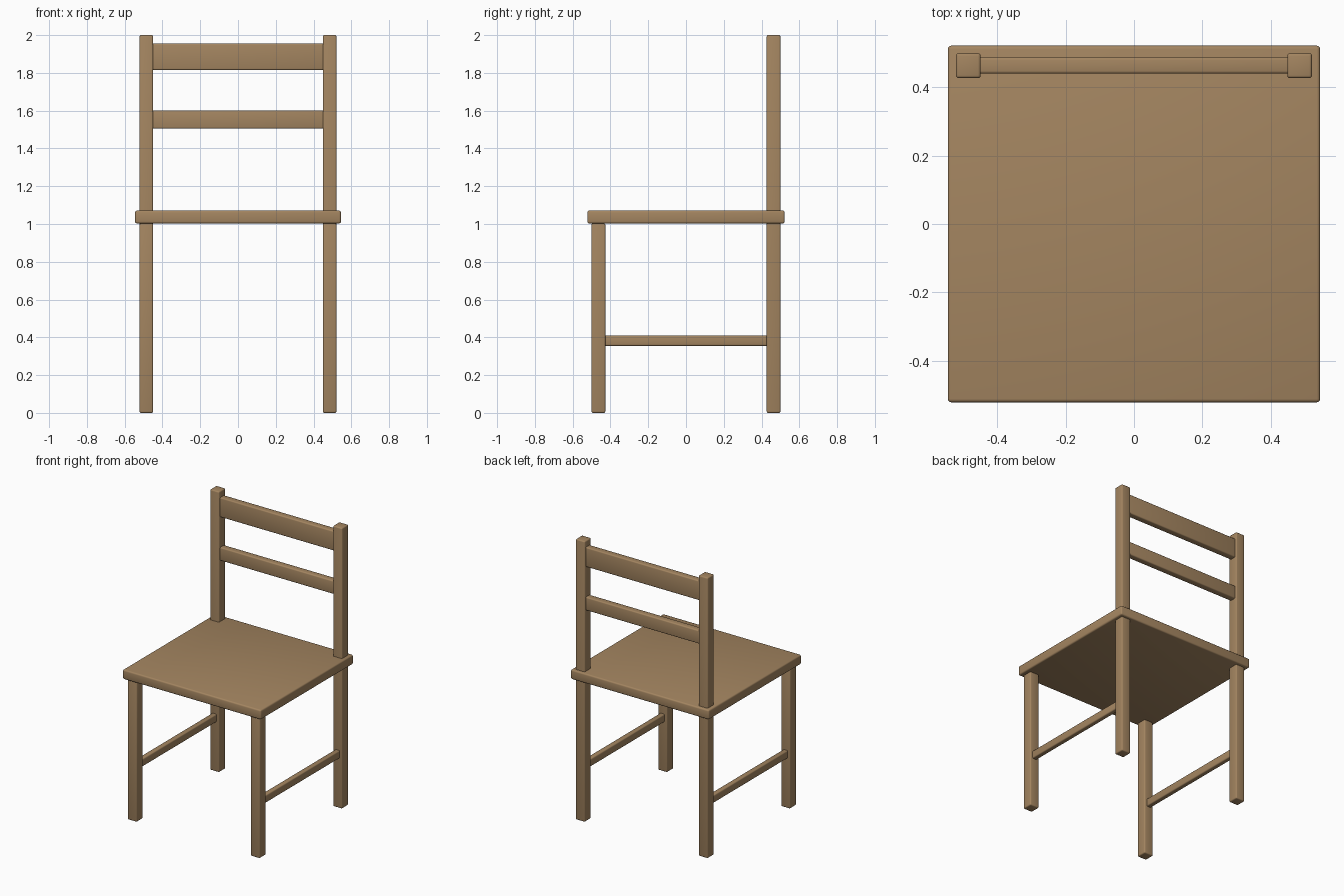
import bpy

cube = bpy.data.objects.get("Cube")
if cube:
    bpy.data.objects.remove(cube, do_unlink=True)

# Warm brown wood for every part
wood = bpy.data.materials.new("brown_wood")
wood.use_nodes = True
color = (0.37, 0.235, 0.118, 1)
wood.diffuse_color = color
wood.node_tree.nodes["Principled BSDF"].inputs["Base Color"].default_value = color


def bar(name, x, y, z, bevel=0.008):
    """Box with softly rounded edges, given its (low, high) range on each axis."""
    spans = (x, y, z)
    bpy.ops.mesh.primitive_cube_add(size=1, location=[(a + b) / 2 for a, b in spans])
    ob = bpy.context.object
    ob.name = name
    ob.scale = [b - a for a, b in spans]
    bpy.ops.object.transform_apply(location=False, rotation=False, scale=True)
    ob.data.materials.append(wood)
    mod = ob.modifiers.new("rounded_edges", "BEVEL")
    mod.width = bevel
    mod.segments = 3
    bpy.ops.object.modifier_apply(modifier=mod.name)
    bpy.ops.object.shade_smooth_by_angle()
    return ob


LEG_IN, LEG_OUT = 0.449, 0.521     # leg span across x
DEPTH_IN, DEPTH_OUT = 0.427, 0.5   # leg span along y
SEAT_LOW, SEAT_TOP = 1.003, 1.071

# Seat
bar("seat", (-0.545, 0.545), (-0.522, 0.522), (SEAT_LOW, SEAT_TOP), 0.01)

# Legs and side stretchers, one set per side
for side, s in (("left", 1), ("right", -1)):
    leg_x = sorted((s * LEG_IN, s * LEG_OUT))
    bar(side + "_front_leg", leg_x, (-DEPTH_OUT, -DEPTH_IN), (0, SEAT_LOW))
    bar(side + "_back_post", leg_x, (DEPTH_IN, DEPTH_OUT), (0, 2))
    mid = s * (LEG_IN + LEG_OUT) / 2
    bar(side + "_stretcher", (mid - 0.018, mid + 0.018),
        (-DEPTH_IN - 0.015, DEPTH_IN + 0.015), (0.355, 0.411))

# Back slats, set into the posts
for name, z in (("upper_back_slat", (1.815, 1.955)), ("lower_back_slat", (1.505, 1.6))):
    bar(name, (-LEG_IN - 0.015, LEG_IN + 0.015), (0.44, 0.488), z)
